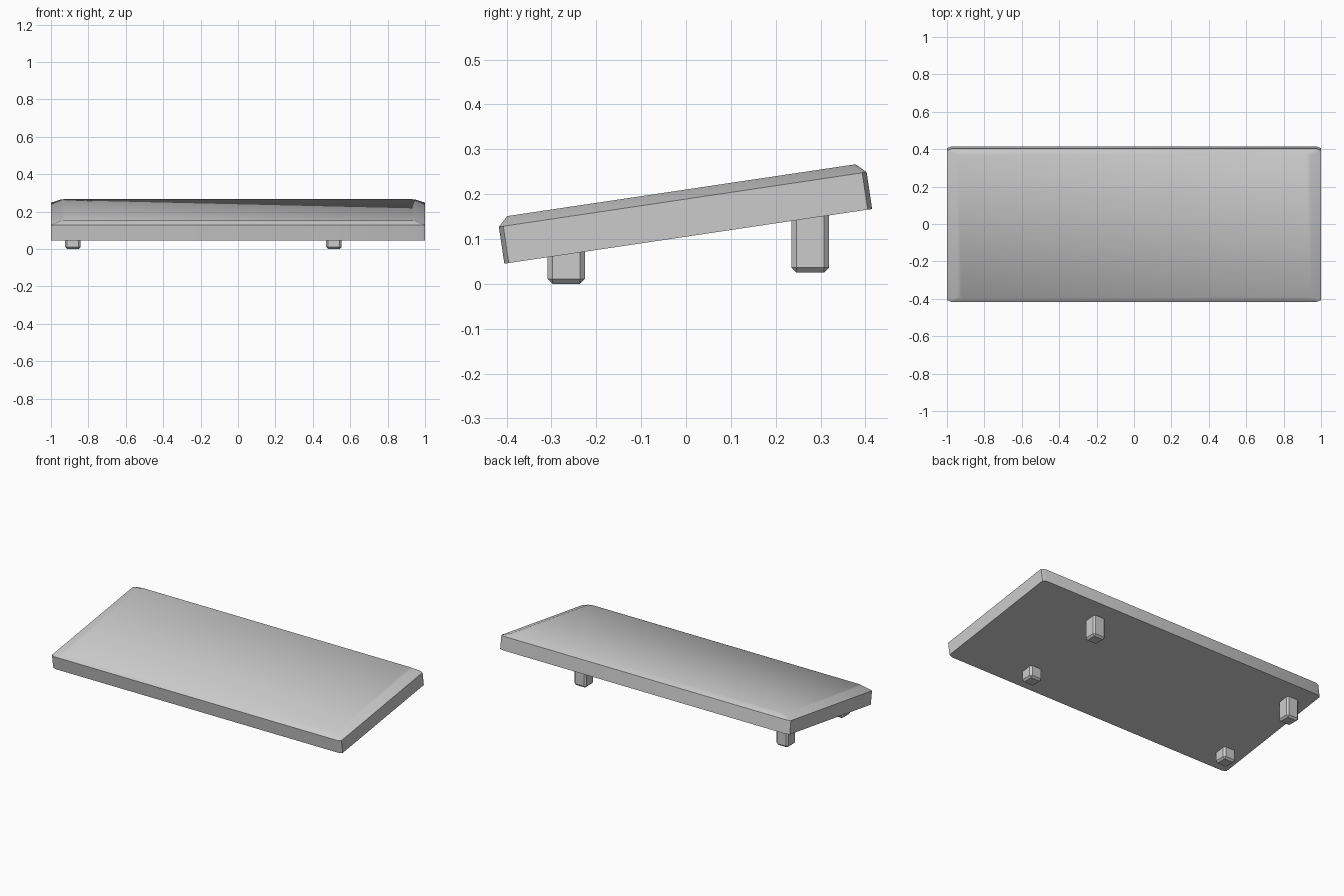
import bpy, bmesh, math
from mathutils import Matrix

if "Cube" in bpy.data.objects:
    bpy.data.objects.remove(bpy.data.objects["Cube"])

TILT = math.radians(8.46)


def finish(bm, name):
    bmesh.ops.recalc_face_normals(bm, faces=bm.faces)
    mesh = bpy.data.meshes.new(name)
    bm.to_mesh(mesh)
    bm.free()
    obj = bpy.data.objects.new(name, mesh)
    bpy.context.collection.objects.link(obj)
    bpy.ops.object.select_all(action='DESELECT')
    obj.select_set(True)
    bpy.context.view_layer.objects.active = obj
    bpy.ops.object.shade_smooth_by_angle(angle=math.radians(32))
    return obj


def ring(bm, hx, hy, cx, cy, z):
    """Rectangle with cut corners."""
    pts = []
    for sx, sy in ((1, 1), (-1, 1), (-1, -1), (1, -1)):
        pair = [(sx * hx, sy * (hy - cy)), (sx * (hx - cx), sy * hy)]
        pts += pair if sx * sy > 0 else pair[::-1]
    return [bm.verts.new((x, y, z)) for x, y in pts]


# Tilted slab with chamfered upper rim
bm = bmesh.new()
L = 0.829
rings = [ring(bm, 1.0, L / 2, 0.025, 0.010, 0.0),
         ring(bm, 1.0, L / 2, 0.025, 0.010, 0.083),
         ring(bm, 0.945, L / 2 - 0.022, 0.025, 0.010, 0.104)]
for a, b in zip(rings, rings[1:]):
    for i in range(8):
        j = (i + 1) % 8
        bm.faces.new((a[i], a[j], b[j], b[i]))
bm.faces.new(rings[0])
bm.faces.new(rings[-1])
slab = finish(bm, "slab")
slab.rotation_euler.x = TILT
slab.location = (0, 0.005, 0.106)


# Upright bevelled feet, shorter in front
def foot(name, x, y, z0, z1, w=0.083):
    bm = bmesh.new()
    bmesh.ops.create_cube(bm, size=1, matrix=Matrix.Translation((x, y, (z0 + z1) / 2))
                          @ Matrix.Diagonal((w, w, z1 - z0, 1)))
    bmesh.ops.bevel(bm, geom=bm.edges[:], offset=0.011, segments=1,
                    affect='EDGES', profile=0.5)
    finish(bm, name)


for side, x in (("left", -0.883), ("right", 0.513)):
    foot("front_foot_" + side, x, -0.267, 0.0, 0.095)
    foot("rear_foot_" + side, x, 0.277, 0.025, 0.175)
